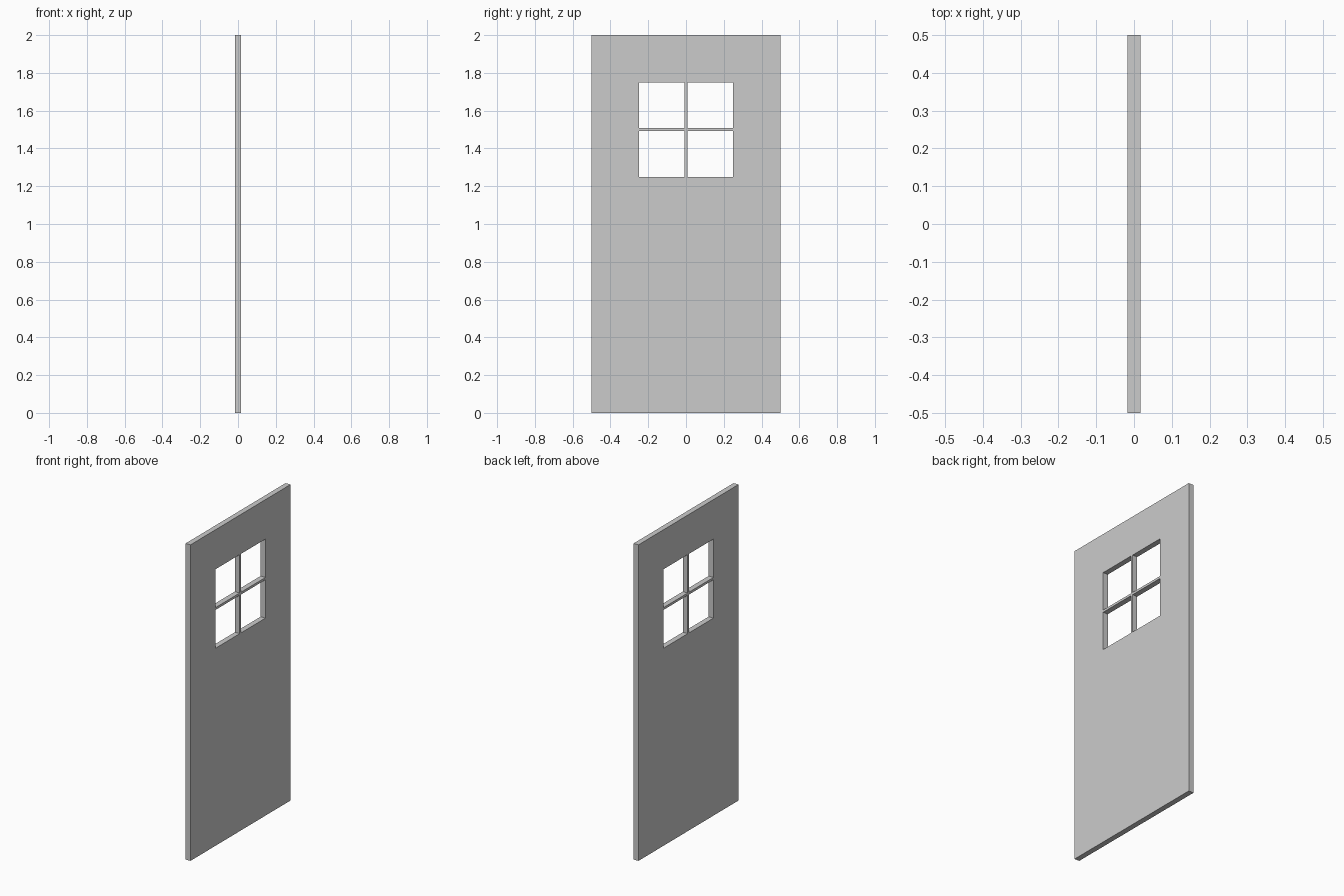
import bpy, bmesh

if "Cube" in bpy.data.objects:
    bpy.data.objects.remove(bpy.data.objects["Cube"])

T = 0.034           # door thickness
BAR = 0.0075        # half width of the glazing bars
ys = [-0.5, -0.25, -BAR, BAR, 0.25, 0.5]
zs = [0.0, 1.25, 1.5 - BAR, 1.5 + BAR, 1.75, 2.0]

# Door panel: a grid of faces with the four window panes left open
bm = bmesh.new()
verts = [[bm.verts.new((-T / 2, y, z)) for z in zs] for y in ys]
for i in range(5):
    for j in range(5):
        if i in (1, 3) and j in (1, 3):
            continue
        bm.faces.new((verts[i][j], verts[i + 1][j],
                      verts[i + 1][j + 1], verts[i][j + 1]))

# Give the panel its thickness
ext = bmesh.ops.extrude_face_region(bm, geom=bm.faces[:], use_keep_orig=True)
moved = [g for g in ext["geom"] if isinstance(g, bmesh.types.BMVert)]
bmesh.ops.translate(bm, verts=moved, vec=(T, 0, 0))
bmesh.ops.recalc_face_normals(bm, faces=bm.faces[:])

mesh = bpy.data.meshes.new("door_panel")
bm.to_mesh(mesh)
bm.free()
door = bpy.data.objects.new("door_panel", mesh)
bpy.context.collection.objects.link(door)
